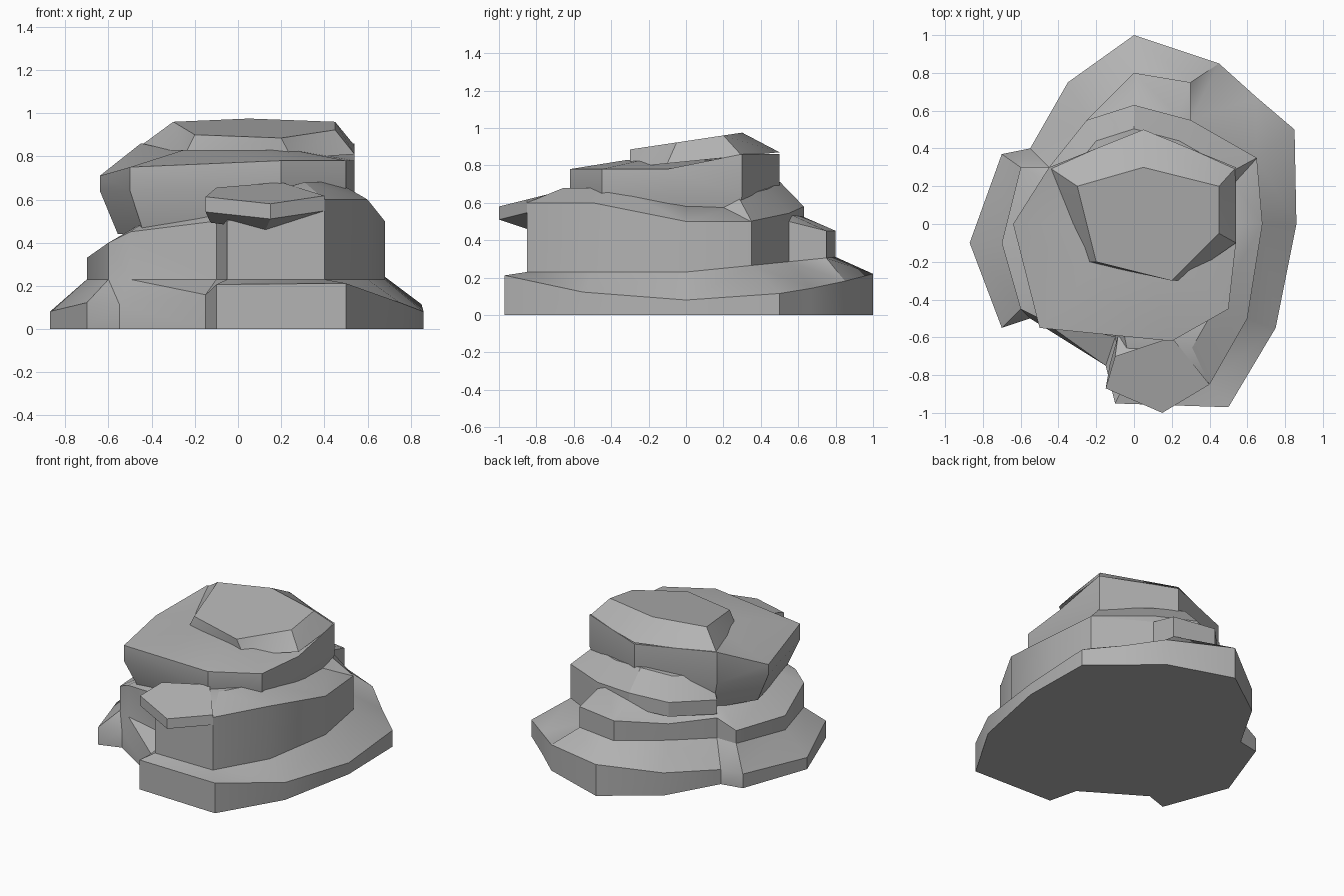
import bpy
import bmesh
from math import radians

if "Cube" in bpy.data.objects:
    bpy.data.objects.remove(bpy.data.objects["Cube"], do_unlink=True)

# Single stone material
stone = bpy.data.materials.new("grey_stone")
stone.use_nodes = True
grey = 0.45
stone_colour = (grey, grey, grey, 1)
stone.diffuse_color = stone_colour
stone.node_tree.nodes["Principled BSDF"].inputs["Base Color"].default_value = stone_colour


def raised(outline, height):
    """Place an outline in space, with the height given by a rule of x and y."""
    return [(point[0], point[1], height(point[0], point[1])) for point in outline]


def shrunk(ring, factor, lift):
    """Copy a ring, pulled towards the middle axis and lifted."""
    return [(x * factor, y * factor, z + lift) for x, y, z in ring]


def loft(name, rings):
    """Skin a stack of equal-length rings and close both ends."""
    bm = bmesh.new()
    loops = [[bm.verts.new(point) for point in ring] for ring in rings]
    for lower, upper in zip(loops, loops[1:]):
        for i in range(len(lower)):
            j = (i + 1) % len(lower)
            bm.faces.new((lower[i], lower[j], upper[j], upper[i]))
    bm.faces.new(list(reversed(loops[0])))
    bm.faces.new(loops[-1])
    bmesh.ops.triangulate(bm, faces=bm.faces[:])
    bmesh.ops.recalc_face_normals(bm, faces=bm.faces[:])
    mesh = bpy.data.meshes.new(name)
    bm.to_mesh(mesh)
    bm.free()
    mesh.materials.append(stone)
    rock = bpy.data.objects.new(name, mesh)
    bpy.context.collection.objects.link(rock)
    bpy.ops.object.select_all(action="DESELECT")
    rock.select_set(True)
    bpy.context.view_layer.objects.active = rock
    bpy.ops.object.shade_smooth_by_angle(angle=radians(30))


# Base slab: its rim is thick at the front and back and thin at the sides
base_outline = [
    (0, 1), (.45, .85), (.65, .67), (.85, .5), (.86, 0),
    (.75, -.55), (.5, -.97), (-.1, -.95), (-.15, -.75), (-.55, -.5),
    (-.7, -.55), (-.87, -.1), (-.7, .37), (-.55, .4), (-.35, .75),
]
base_bottom = raised(base_outline, lambda x, y: 0)
base_rim = raised(base_outline, lambda x, y: .08 + .14 * y * y)

# Lower ledges: walls rise from the base slope to a rim that climbs around the rock
ledge_rim = [
    (0, .8, .45), (.3, .75, .45), (.3, .55, .5), (.65, .35, .5), (.68, 0, .5),
    (.6, -.5, .6), (.4, -.85, .6), (-.05, -.85, .5), (-.1, -.6, .5), (-.5, -.5, .45),
    (-.6, -.45, .4), (-.7, -.1, .33), (-.6, .3, .35), (-.45, .3, .4), (-.25, .55, .4),
]
ledge_foot = raised(ledge_rim, lambda x, y: .23 + .1 * max(y, 0))
loft("base_and_lower_ledges",
     [base_bottom, base_rim, ledge_foot, ledge_rim, shrunk(ledge_rim, .77, .08)])

# Overhanging nose at the front
nose_outline = [(-.15, -.87), (.15, -1), (.4, -.85), (.2, -.6), (-.1, -.7)]
nose_rim = raised(nose_outline, lambda x, y: .58 + .25 * (y + 1))
nose_lip = shrunk(nose_rim, 1, -.07)
loft("front_nose", [shrunk(nose_lip, .85, -.05), nose_lip, nose_rim])

# Middle ledge wrapping the back
back_outline = [(-.45, .3), (-.25, .55), (0, .63), (.3, .55), (.65, .35), (.5, .1), (-.3, .1)]
back_rim = raised(back_outline, lambda x, y: .58 - .12 * abs(x))
loft("back_ledge", [shrunk(back_rim, 1, -.1), back_rim, shrunk(back_rim, .8, .13)])

# Upper boulder: narrow stem, upright bulge and a shelf sloping up to the cap
shelf_rim = [
    (.05, .5, .86), (.54, .3, .86), (.54, -.1, .78), (.5, -.45, .78),
    (.2, -.62, .78), (-.5, -.55, .75), (-.64, 0, .71), (-.45, .3, .86),
]
bulge = raised(shelf_rim, lambda x, y: .64)
shelf_top = raised(shrunk(shelf_rim, .5, 0), lambda x, y: .83)
loft("upper_boulder", [shrunk(bulge, .87, -.2), bulge, shelf_rim, shelf_top])

# Cap: steep at the front, sloping back to the boulder rim behind
cap_outline = [(.05, .5), (.54, .3), (.54, -.1), (.25, -.3), (-.25, -.2), (-.45, .3)]
crown_outline = [(.05, .3), (.45, .2), (.45, -.05), (.2, -.3), (-.2, -.2), (-.3, .2)]
loft("cap", [raised(cap_outline, lambda x, y: .82 + .1 * y),
             raised(crown_outline, lambda x, y: .93 + .15 * y)])
